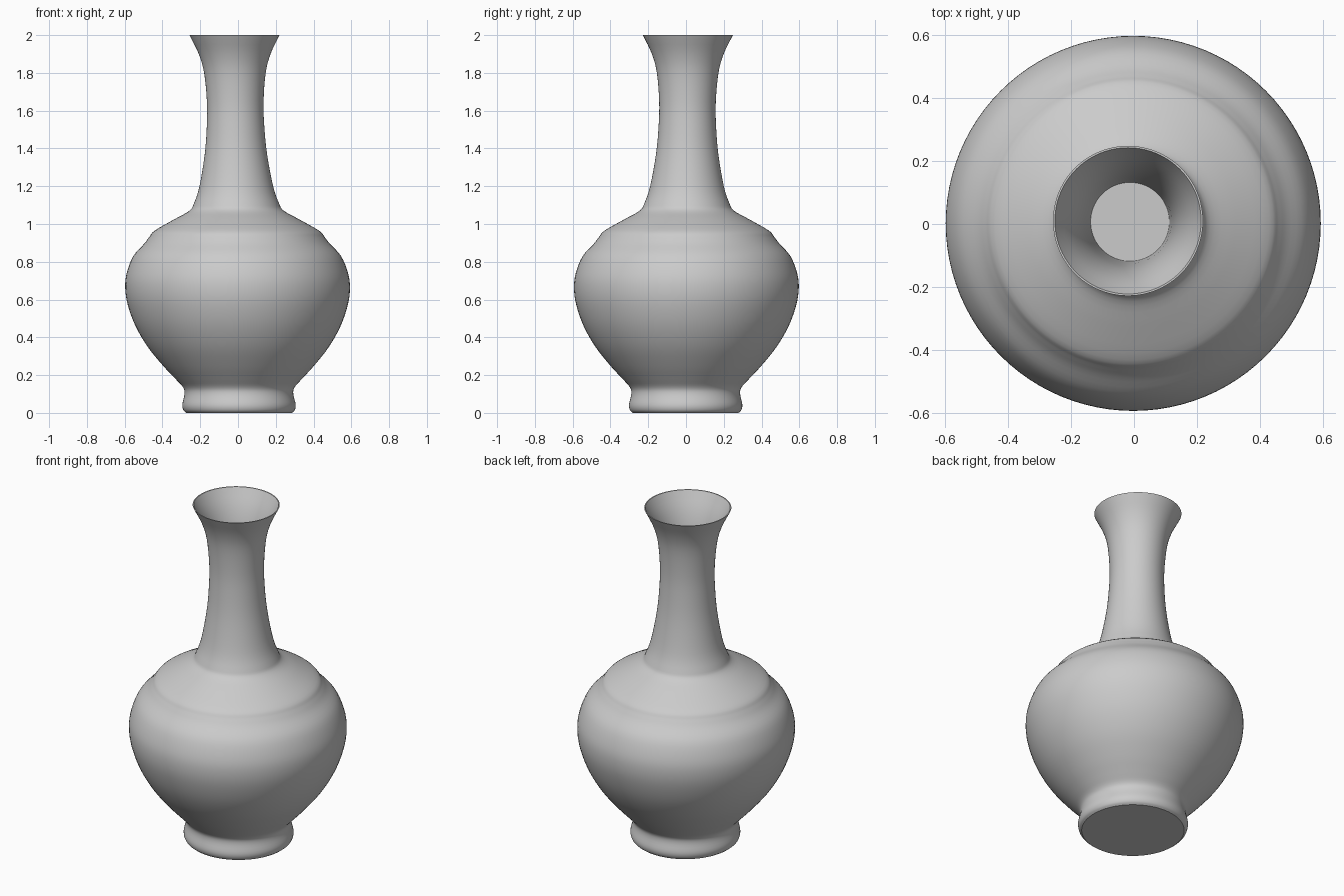
import bpy, bmesh
from math import sin, cos, pi
from mathutils import Vector

SIDES = 96
STEPS = 4

cube = bpy.data.objects.get("Cube")
if cube:
    bpy.data.objects.remove(cube)

# One plain glaze colour
glaze = bpy.data.materials.new("grey_glaze")
glaze.use_nodes = True
colour = (0.6, 0.6, 0.6, 1)
glaze.diffuse_color = colour
glaze.node_tree.nodes["Principled BSDF"].inputs["Base Color"].default_value = colour

# Outer profile as (radius, height), from the foot to the lip
outer = [(.28, 0), (.295, .015), (.30, .045), (.288, .10), (.295, .135), (.335, .18),
         (.40, .25), (.48, .35), (.543, .46), (.582, .57), (.595, .66), (.586, .74),
         (.55, .83), (.492, .895), (.465, .93), (.435, .965), (.33, 1.025), (.25, 1.07),
         (.225, 1.11), (.195, 1.2), (.165, 1.37), (.152, 1.52), (.150, 1.65),
         (.163, 1.8), (.19, 1.9), (.238, 2.0)]
# Inside of the neck, from the lip down to its floor
inner = [(.232, 2.0), (.183, 1.9), (.153, 1.8), (.137, 1.68), (.125, 1.5)]


def smooth_path(points):
    """Run a smooth curve through the profile points."""
    p = [Vector(q) for q in points]
    p = [2 * p[0] - p[1]] + p + [2 * p[-1] - p[-2]]
    path = []
    for a, b, c, d in zip(p, p[1:], p[2:], p[3:]):
        for i in range(STEPS):
            t = i / STEPS
            path.append(b + t * (c - a) / 2 + t * t * (a - 2.5 * b + 2 * c - d / 2)
                        + t ** 3 * (1.5 * (b - c) + (d - a) / 2))
    return path + [p[-2]]


# Turn the profile into rings, leaning slightly as it rises
bm = bmesh.new()
rings = []
for r, z in smooth_path(outer) + smooth_path(inner):
    cx, cy = .006 - .0125 * z, .006 * z - .002
    rings.append([bm.verts.new((cx + r * cos(2 * pi * i / SIDES),
                                cy + r * sin(2 * pi * i / SIDES), z))
                  for i in range(SIDES)])
for low, high in zip(rings, rings[1:]):
    for i in range(SIDES):
        j = (i + 1) % SIDES
        bm.faces.new((low[i], low[j], high[j], high[i]))

# Flat underside and flat floor inside the neck
bm.faces.new(rings[0][::-1])
bm.faces.new(rings[-1])
bm.normal_update()

mesh = bpy.data.meshes.new("vase")
bm.to_mesh(mesh)
bm.free()
mesh.materials.append(glaze)
vase = bpy.data.objects.new("vase", mesh)
bpy.context.collection.objects.link(vase)
bpy.context.view_layer.objects.active = vase
vase.select_set(True)
bpy.ops.object.shade_smooth_by_angle(angle=pi / 5)
